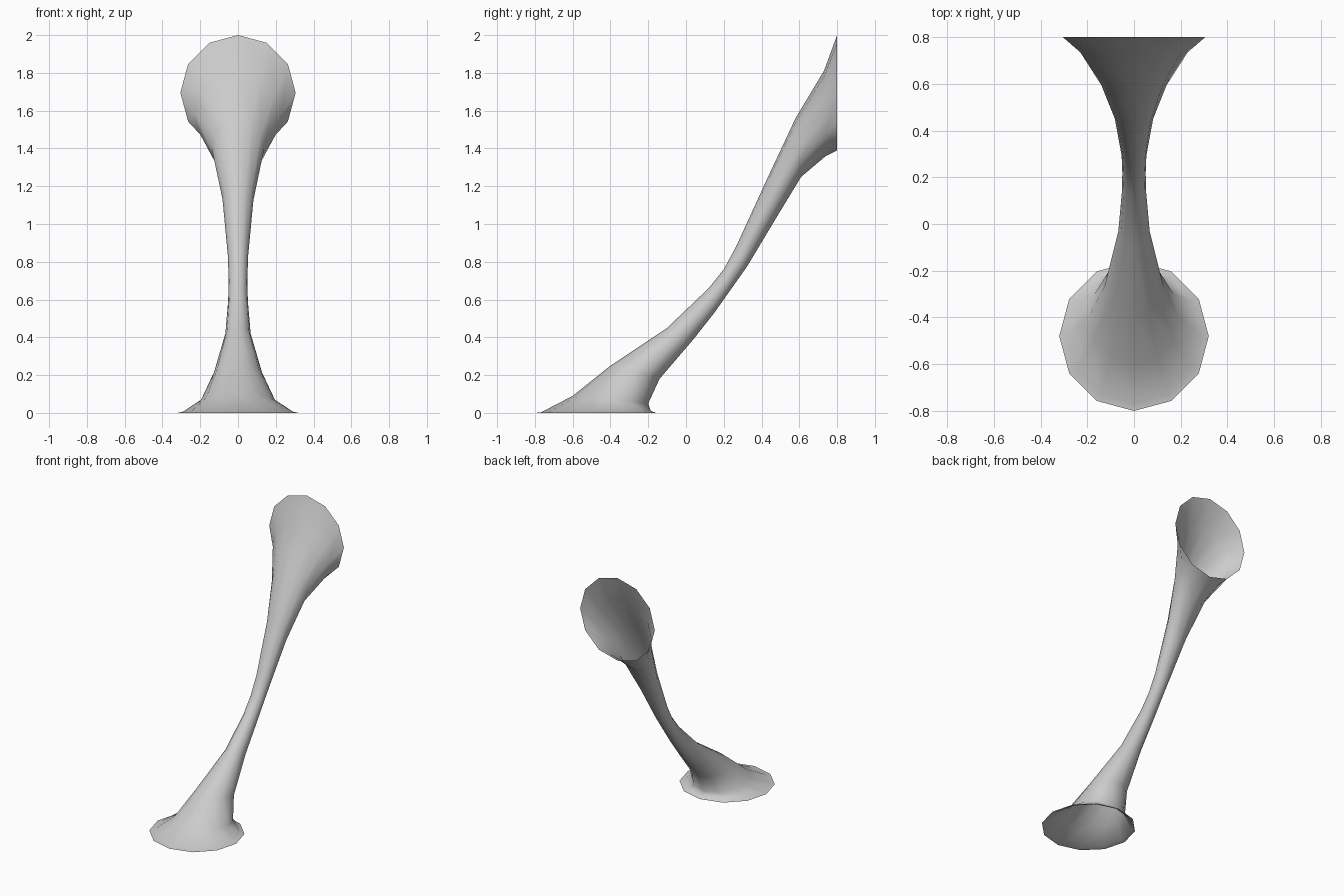
import bpy, math

if "Cube" in bpy.data.objects:
    bpy.data.objects.remove(bpy.data.objects["Cube"])

# Stations along the tube: upper (y, z), lower (y, z), half width in x
STATIONS = [
    (-0.80, 0.00, -0.16, 0.00, 0.32),   # floor lip
    (-0.77, 0.002, -0.187, 0.012, 0.29),
    (-0.60, 0.09, -0.20, 0.05, 0.195),
    (-0.40, 0.25, -0.14, 0.18, 0.127),
    (-0.10, 0.45, 0.04, 0.39, 0.067),
    (0.12, 0.66, 0.15, 0.53, 0.052),    # waist
    (0.20, 0.76, 0.235, 0.65, 0.05),
    (0.265, 0.88, 0.32, 0.77, 0.053),
    (0.43, 1.24, 0.47, 1.02, 0.082),
    (0.58, 1.56, 0.61, 1.25, 0.14),
    (0.73, 1.81, 0.74, 1.36, 0.23),
    (0.80, 2.00, 0.80, 1.39, 0.305),    # upright mouth
]
SIDES = 12


def ring(uy, uz, ly, lz, w):
    """Elliptical cross-section spanning the upper and lower profile points."""
    points = []
    for i in range(SIDES):
        a = math.tau * i / SIDES
        t = (1 - math.cos(a)) / 2
        points.append((w * math.sin(a), uy + (ly - uy) * t, uz + (lz - uz) * t))
    return points


# Open double-flared tube joining the floor opening and the wall opening
verts = [p for s in STATIONS for p in ring(*s)]
faces = []
for r in range(len(STATIONS) - 1):
    for i in range(SIDES):
        j = (i + 1) % SIDES
        a, b = r * SIDES, (r + 1) * SIDES
        faces.append((a + j, a + i, b + i, b + j))

mesh = bpy.data.meshes.new("flared_tube")
mesh.from_pydata(verts, [], faces)
mesh.update()

# Make normals point outwards
waist = mesh.polygons[5 * SIDES + 3]
if waist.normal.x * waist.center.x < 0:
    mesh.flip_normals()
mesh.shade_smooth()

tube = bpy.data.objects.new("flared_tube", mesh)
bpy.context.collection.objects.link(tube)
